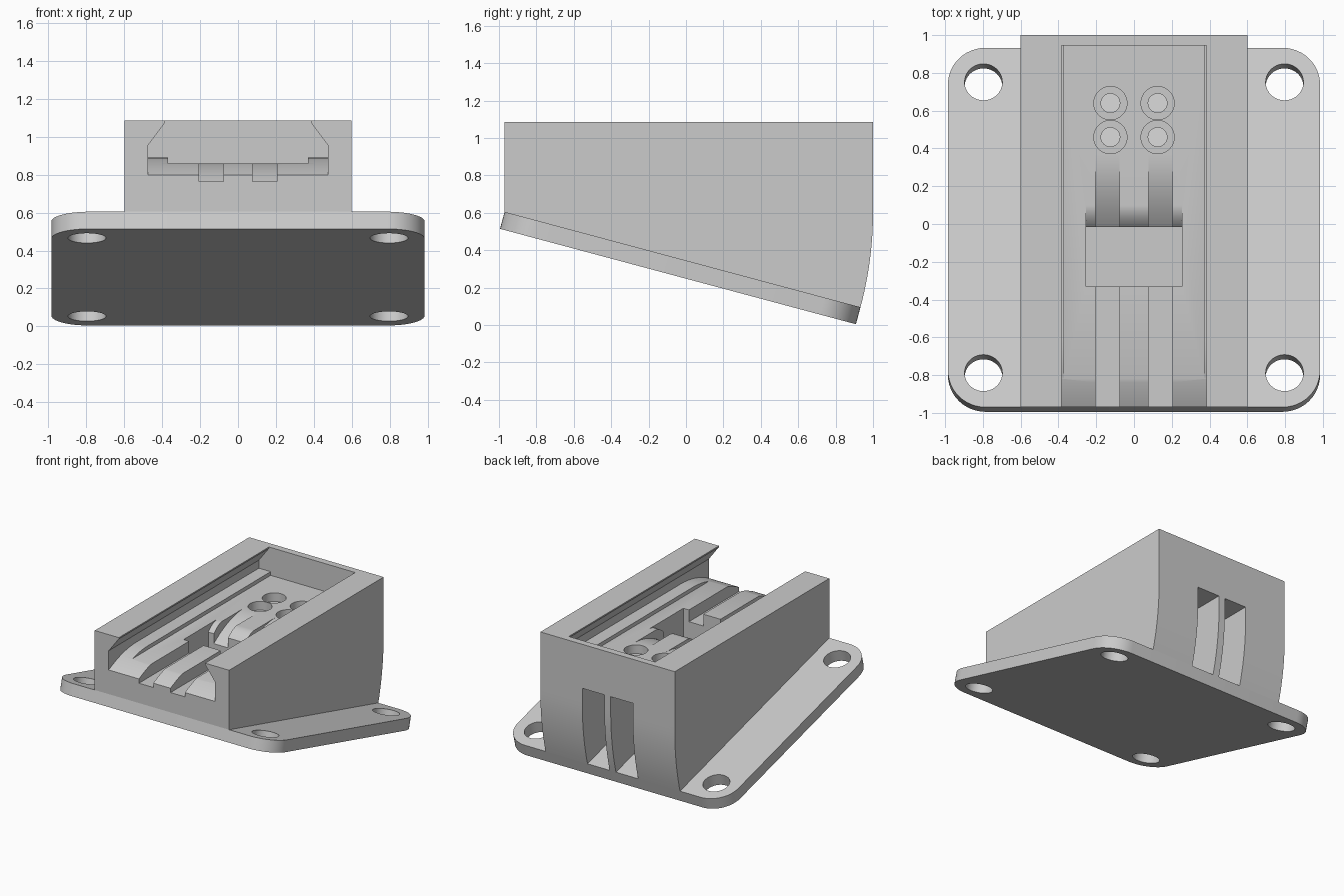
import bpy, bmesh
from math import sin, cos, pi, radians
from mathutils import Matrix, Vector

cube = bpy.data.objects.get("Cube")
if cube:
    bpy.data.objects.remove(cube, do_unlink=True)

grey = bpy.data.materials.new("plain grey")
grey.use_nodes = True
grey.diffuse_color = (0.6, 0.6, 0.6, 1)
grey.node_tree.nodes["Principled BSDF"].inputs["Base Color"].default_value = (0.6, 0.6, 0.6, 1)

TILT = radians(15)
LENGTH = 1.97
THICK = 0.094
FRONT_Y, FRONT_Z = -0.97, 0.605    # upper front edge of the plate


def prism(name, pts, axis, lo, hi):
    """Extrude a 2D outline along one axis."""
    place = {"x": lambda a, b, c: (c, a, b),
             "y": lambda a, b, c: (a, c, b),
             "z": lambda a, b, c: (a, b, c)}[axis]
    bm = bmesh.new()
    face = bm.faces.new([bm.verts.new(place(a, b, lo)) for a, b in pts])
    out = bmesh.ops.extrude_face_region(bm, geom=[face])
    moved = [v for v in out["geom"] if isinstance(v, bmesh.types.BMVert)]
    bmesh.ops.translate(bm, verts=moved, vec=Vector(place(0, 0, hi - lo)))
    bmesh.ops.recalc_face_normals(bm, faces=bm.faces)
    mesh = bpy.data.meshes.new(name)
    bm.to_mesh(mesh)
    bm.free()
    mesh.materials.append(grey)
    obj = bpy.data.objects.new(name, mesh)
    bpy.context.collection.objects.link(obj)
    return obj


def arc(cx, cy, r, start, end, n):
    return [(cx + r * cos(start + (end - start) * i / n),
             cy + r * sin(start + (end - start) * i / n)) for i in range(n + 1)]


def disc(cx, cy, r):
    return arc(cx, cy, r, 0, 2 * pi, 40)[:-1]


def rect(a0, b0, a1, b1):
    return [(a0, b0), (a1, b0), (a1, b1), (a0, b1)]


def ramp(y0, z0, y1, z1, stretch=1.0, n=14):
    """Rounded run-out, flat at its start; closed above the start height."""
    steps = [stretch * i / n for i in range(n + 1)]
    pts = [(y0 + (y1 - y0) * t, z0 + (z1 - z0) * t * t) for t in steps]
    return pts + [(pts[-1][0], z0 + 0.03), (y0, z0 + 0.03)]


def cut(target, cutter):
    cutter.hide_render = True
    mod = target.modifiers.new("cut", "BOOLEAN")
    mod.operation = "DIFFERENCE"
    mod.solver = "EXACT"
    mod.object = cutter
    bpy.context.view_layer.objects.active = target
    bpy.ops.object.modifier_apply(modifier=mod.name)
    bpy.data.objects.remove(cutter, do_unlink=True)


def smooth(obj):
    bpy.ops.object.select_all(action="DESELECT")
    obj.select_set(True)
    bpy.context.view_layer.objects.active = obj
    bpy.ops.object.shade_smooth_by_angle(angle=radians(20))


# Tilted mounting plate with rounded corners and four screw holes
half, radius = LENGTH / 2, 0.2
inner = half - radius
outline = []
for k, (sx, sy) in enumerate([(1, 1), (-1, 1), (-1, -1), (1, -1)]):
    outline += arc(sx * inner, sy * inner, radius, k * pi / 2, (k + 1) * pi / 2, 12)
plate = prism("mounting_plate", outline, "z", -THICK, 0)
for sx in (-1, 1):
    for sy in (-1, 1):
        cut(plate, prism("screw_hole", disc(sx * 0.797, sy * 0.797, 0.1), "z", -0.3, 0.2))
plate.data.transform(Matrix.Translation((0, FRONT_Y, FRONT_Z))
                     @ Matrix.Rotation(-TILT, 4, "X")
                     @ Matrix.Translation((0, half, 0)))

# Wedge body, its back swept about the front edge of the plate
side = [(FRONT_Y, FRONT_Z), (FRONT_Y, 1.085), (1.0, 1.085)]
side += arc(FRONT_Y, FRONT_Z, LENGTH, 0, -TILT, 12)
body = prism("wedge_body", side, "x", -0.6, 0.6)

# Undercut channel, open at the front
section = [(0.385, 1.2), (0.385, 1.075), (0.475, 0.955), (0.475, 0.89), (0.37, 0.89), (0.37, 0.86)]
section += [(-x, z) for x, z in reversed(section)]
cut(body, prism("channel", section, "y", -1.1, 0.945))
cut(body, prism("front_ramp", ramp(-0.615, 0.89, FRONT_Y, 0.80, 1.1), "x", -0.475, 0.475))

# Pocket in the channel floor with a rounded rear edge
cut(body, prism("pocket", rect(-0.255, -0.33, 0.255, -0.015), "z", 0.62, 0.9))
cut(body, prism("pocket_ramp", ramp(0.1, 0.86, -0.015, 0.80, 1.05), "x", -0.255, 0.255))

# Wire grooves, stepped screw wells and rear slots, one set on each side
for s in (-1, 1):
    lo, hi = sorted((s * 0.077, s * 0.205))
    cut(body, prism("front_groove", rect(lo, -1.1, hi, -0.3), "z", 0.765, 0.9))
    cut(body, prism("rear_groove", ramp(0.37, 0.86, -0.015, 0.72, 1.04), "x", lo, hi))
    lo, hi = sorted((s * 0.028, s * 0.226))
    cut(body, prism("rear_slot", rect(0.32, -0.2, 1.2, 0.73), "x", lo, hi))
    for y in (0.46, 0.64):
        cut(body, prism("screw_well", disc(s * 0.125, y, 0.088), "z", 0.79, 0.95))
        cut(body, prism("screw_bore", disc(s * 0.125, y, 0.05), "z", 0.7, 0.95))

for part in (plate, body):
    smooth(part)
